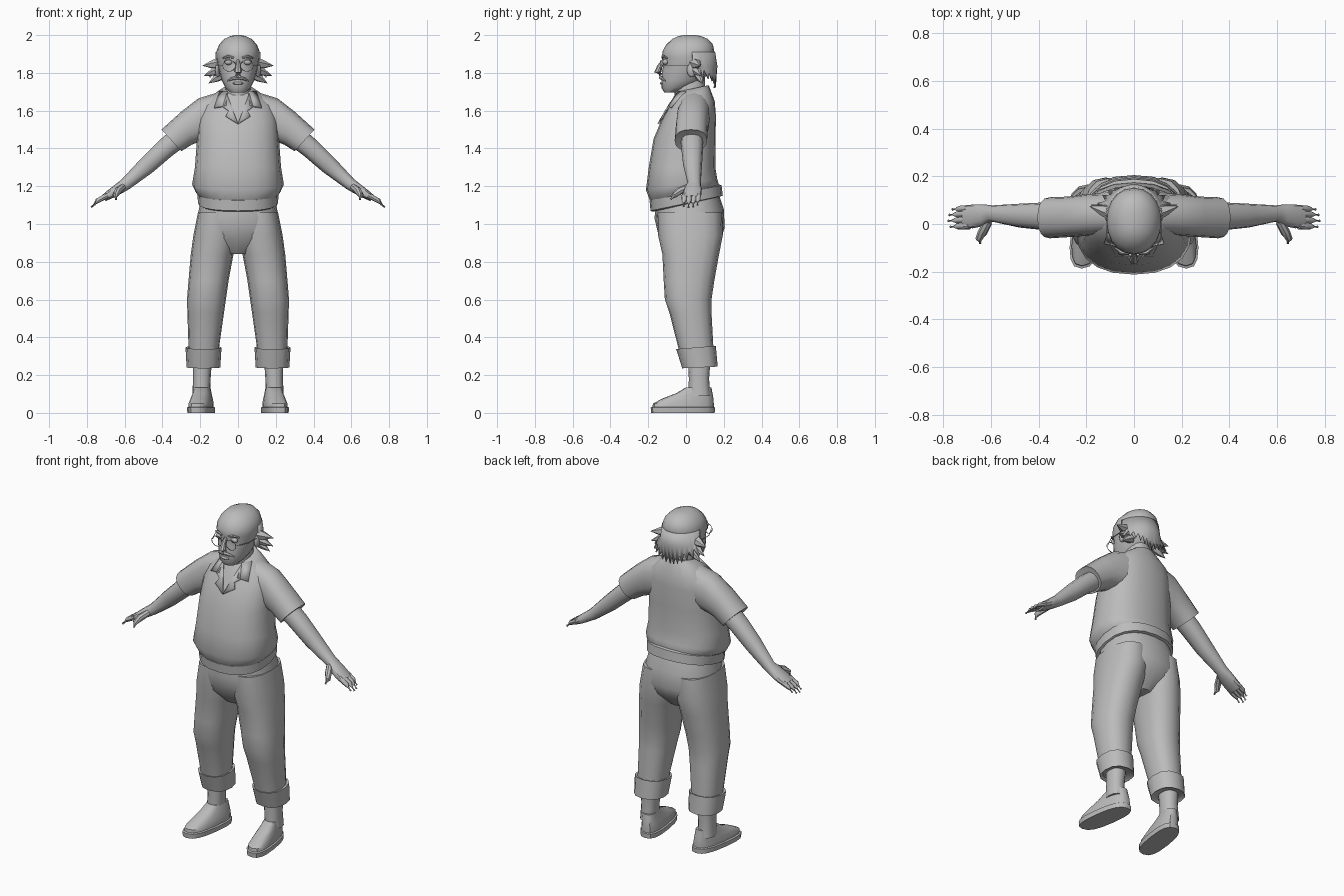
import bpy, bmesh, math
from mathutils import Vector
from mathutils.bvhtree import BVHTree

GREY = bpy.data.materials.new("plain_grey")
GREY.diffuse_color = (0.5, 0.5, 0.5, 1)


def finish(name, bm, mirror=False, thick=0):
    bmesh.ops.recalc_face_normals(bm, faces=bm.faces)
    me = bpy.data.meshes.new(name)
    bm.to_mesh(me)
    ob = bpy.data.objects.new(name, me)
    bpy.context.collection.objects.link(ob)
    me.materials.append(GREY)
    if thick:
        m = ob.modifiers.new("thickness", "SOLIDIFY")
        m.thickness, m.offset = thick, 0
    if mirror:
        ob.modifiers.new("mirror", "MIRROR").use_mirror_merge = False
    return ob


def flat(x0, x1, yf, yb, zf, zb=None):
    """Level or front-to-back tilted ring, given by its extents."""
    zb = zf if zb is None else zb
    return (Vector(((x0 + x1) / 2, (yf + yb) / 2, (zf + zb) / 2)),
            Vector(((x1 - x0) / 2, 0, 0)), Vector((0, (yb - yf) / 2, (zb - zf) / 2)))


def limb(ax, az, bx, bz, y0, y1):
    """Ring across an arm, from its upper point a to its lower point b."""
    return (Vector(((ax + bx) / 2, (y0 + y1) / 2, (az + bz) / 2)),
            Vector(((ax - bx) / 2, 0, (az - bz) / 2)), Vector((0, (y1 - y0) / 2, 0)))


def loft(bm, rings, n=16, e=0.85):
    power = lambda c: math.copysign(abs(c) ** e, c)
    rows = []
    for c, u, v in rings:
        rows.append([bm.verts.new(c + u * power(math.cos(2 * math.pi * i / n))
                                  + v * power(math.sin(2 * math.pi * i / n))) for i in range(n)])
    for a, b in zip(rows, rows[1:]):
        for i in range(n):
            j = (i + 1) % n
            bm.faces.new((a[i], a[j], b[j], b[i]))
    bm.faces.new(rows[0][::-1])
    bm.faces.new(rows[-1])
    return bm


def tube(bm, pts, radii, n=8):
    pts = [Vector(p) for p in pts]
    rings = []
    for i, (p, r) in enumerate(zip(pts, radii)):
        d = (pts[min(i + 1, len(pts) - 1)] - pts[max(i - 1, 0)]).normalized()
        u = d.orthogonal().normalized()
        rings.append((p, u * r, d.cross(u) * r))
    return loft(bm, rings, n, 1)


def ball(name, loc, size, mirror=True):
    bm = bmesh.new()
    bmesh.ops.create_uvsphere(bm, u_segments=12, v_segments=8, radius=1)
    for v in bm.verts:
        v.co = Vector(loc) + Vector([a * b for a, b in zip(v.co, size)])
    return finish(name, bm, mirror)


# Shirt body with round belly, and its hem band
shirt = loft(bmesh.new(), [flat(-w, w, yf, yb, zf, zb) for zf, zb, yf, yb, w in [
    (1.11, 1.19, -.185, .17, .20), (1.135, 1.205, -.195, .175, .225), (1.18, 1.24, -.212, .165, .243),
    (1.30, 1.30, -.197, .155, .228), (1.45, 1.45, -.172, .157, .217), (1.55, 1.58, -.13, .158, .21),
    (1.62, 1.65, -.092, .152, .185), (1.68, 1.71, -.06, .13, .115), (1.70, 1.735, -.045, .12, .078)]], 20)
shirt_tree = BVHTree.FromBMesh(shirt)
finish("shirt", shirt)
finish("shirt_hem", loft(bmesh.new(), [flat(-.2, .2, -.175, .18, 1.065, 1.145),
                                       flat(-.212, .212, -.188, .195, 1.07, 1.15),
                                       flat(-.215, .215, -.193, .188, 1.125, 1.205),
                                       flat(-.2, .2, -.18, .175, 1.13, 1.21)], 20))
# Sleeves
finish("sleeve", loft(bmesh.new(), [
    limb(.08, 1.705, .10, 1.46, -.04, .13), limb(.21, 1.665, .19, 1.44, -.05, .125),
    limb(.30, 1.595, .245, 1.42, -.055, .115), limb(.405, 1.50, .30, 1.385, -.06, .112),
    limb(.395, 1.492, .31, 1.40, -.045, .1)]), True)

# Collar flaps and lapels laid on the shirt front
bm = bmesh.new()
for shape in [[(.055, 1.70), (.095, 1.70), (.125, 1.615), (.06, 1.625)],
              [(0, 1.53), (.06, 1.69), (.08, 1.62), (.05, 1.60), (.065, 1.57)]]:
    vs = []
    for x, z in shape:
        hit = shirt_tree.ray_cast(Vector((x, -1, z)), Vector((0, 1, 0)))[0]
        if hit is None:
            hit = shirt_tree.find_nearest(Vector((x, -.06, z)))[0]
        vs.append(bm.verts.new(hit + Vector((0, -.008, 0))))
    bm.faces.new(vs)
bmesh.ops.triangulate(bm, faces=bm.faces)
finish("collar", bm, True, .009)

# Trousers: hips and legs
finish("trouser_hips", loft(bmesh.new(), [
    flat(-.195, .195, -.16, .17, 1.10, 1.17), flat(-.212, .212, -.167, .2, 1.03, 1.08),
    flat(-.225, .225, -.155, .205, .98), flat(-.2, .2, -.14, .185, .92), flat(-.06, .06, -.07, .11, .84)], 20))
finish("trouser_leg", loft(bmesh.new(), [flat(*r) for r in [
    (.01, .212, -.15, .19, 1.06), (.0, .236, -.148, .195, .94), (.024, .25, -.125, .175, .84),
    (.05, .262, -.118, .15, .70), (.064, .27, -.112, .135, .60), (.074, .268, -.088, .135, .53),
    (.10, .262, -.042, .145, .35), (.10, .26, -.03, .145, .29)]]), True)
finish("trouser_cuff", loft(bmesh.new(), [flat(*r) for r in [
    (.10, .262, -.04, .145, .335, .35), (.087, .278, -.052, .158, .338, .355),
    (.094, .272, -.02, .168, .236, .245), (.11, .258, -.005, .15, .25, .255)]], 12), True)

# Ankles, shoes and soles, toes turned outward
finish("ankle", loft(bmesh.new(), [flat(.148, .242, .012, .13, .09), flat(.145, .238, .015, .122, .18),
                                   flat(.138, .24, .01, .13, .28)], 12), True)
for name, rings in [
    ("sole", [(.128, .258, -.185, .152, 0), (.126, .26, -.187, .153, .028), (.134, .252, -.178, .147, .032)]),
    ("shoe", [(.134, .252, -.178, .147, .025), (.134, .252, -.175, .147, .05),
              (.142, .246, -.12, .145, .078), (.15, .242, -.05, .14, .105), (.158, .238, -.0, .135, .135)])]:
    bm = loft(bmesh.new(), [flat(*r) for r in rings], 16, .75)
    for v in bm.verts:
        v.co.x -= .14 * v.co.y
    finish(name, bm, True)

# Bare arms with flattened palms
finish("arm", loft(bmesh.new(), [
    limb(.345, 1.505, .27, 1.42, -.03, .09), limb(.42, 1.44, .35, 1.36, -.025, .09),
    limb(.51, 1.35, .45, 1.275, -.015, .085), limb(.615, 1.237, .575, 1.185, .01, .078),
    limb(.645, 1.213, .61, 1.165, -.008, .082), limb(.69, 1.178, .662, 1.138, -.018, .082),
    limb(.722, 1.15, .70, 1.122, -.015, .076)], 12), True)
# Fingers and thumb
bm = bmesh.new()
for y, reach in [(-.008, .9), (.017, 1), (.042, .96), (.065, .8)]:
    tube(bm, [(.69, y, 1.152), (.69 + .055 * reach, y - .002, 1.152 - .03 * reach),
              (.69 + .088 * reach, y - .004, 1.152 - .064 * reach)], [.015, .013, .006])
tube(bm, [(.61, .01, 1.195), (.635, -.035, 1.175), (.65, -.062, 1.152), (.645, -.08, 1.13)],
     [.018, .02, .015, .006])
finish("fingers", bm, True)

# Neck and bald head
finish("neck", loft(bmesh.new(), [flat(-.085, .085, -.06, .11, 1.58, 1.62), flat(-.068, .068, -.06, .10, 1.70),
                                  flat(-.065, .065, -.065, .10, 1.78)]))
head = loft(bmesh.new(), [flat(-w, w, yf, yb, z) for z, yf, yb, w in [
    (1.697, -.115, -.05, .04), (1.72, -.13, .02, .066), (1.76, -.13, .09, .086), (1.81, -.127, .125, .10),
    (1.845, -.118, .138, .108), (1.88, -.128, .147, .114), (1.915, -.124, .15, .114), (1.95, -.105, .143, .10),
    (1.98, -.072, .115, .072), (1.995, -.04, .08, .04), (2.0, -.01, .05, .015)]], 20, .95)
finish("head", head)

# Face: nose, eyes, brows, moustache, mouth, ears, spectacles
nose = tube(bmesh.new(), [(0, -.118, 1.865), (0, -.138, 1.835), (0, -.15, 1.805), (0, -.132, 1.788)],
            [.01, .014, .02, .014])
finish("nose", nose)
ball("eye", (.05, -.108, 1.858), (.022, .016, .016))
ball("ear", (.107, .03, 1.815), (.014, .025, .038))
ball("mouth", (0, -.127, 1.745), (.028, .012, .008), False)
for name, pts, radii in [
    ("brow", [(.022, -.124, 1.88), (.05, -.122, 1.888), (.08, -.1, 1.878)], [.006, .008, .004]),
    ("moustache", [(0, -.134, 1.775), (.03, -.127, 1.77), (.055, -.11, 1.758)], [.01, .009, .003]),
    ("spectacle_arm", [(.08, -.128, 1.84), (.112, -.06, 1.84), (.114, .03, 1.84)], [.002] * 3)]:
    finish(name, tube(bmesh.new(), pts, radii, 6), True)
ring = [(.047 + .034 * math.cos(t * math.pi / 8), -.137, 1.838 + .03 * math.sin(t * math.pi / 8))
        for t in range(17)]
finish("spectacle_rim", tube(bmesh.new(), ring, [.002] * 17, 4), True)

# Hair: ragged skirt round the back of the head
bm = bmesh.new()
rows = [[], [], []]
N = 26
for i in range(N + 1):
    t = math.radians(8 + 164 * i / N)
    c, s = math.cos(t), math.sin(t)
    tip = i % 2
    flare = 1.0 + (.38 if tip else .12) * abs(c) ** 3
    for row, (k, dy, z) in zip(rows, [(1.0, 0, 1.91), (1.05, .005, 1.835),
                                      (flare, .03 * abs(c), (1.72 if tip else 1.765) + .06 * c * c)]):
        row.append(bm.verts.new((.115 * k * c, .0125 + .138 * k * s + dy, z)))
for a, b in zip(rows, rows[1:]):
    for i in range(N):
        bm.faces.new((a[i], a[i + 1], b[i + 1], b[i]))
finish("hair", bm, False, .008)
# Side tufts
bm = bmesh.new()
for a, b, r in [((.09, .045, 1.85), (.187, .075, 1.838), .034), ((.09, .05, 1.82), (.18, .08, 1.785), .03),
                ((.085, .07, 1.79), (.155, .085, 1.745), .028)]:
    tube(bm, [a, Vector(a).lerp(Vector(b), .45), b], [r, r * .7, .001], 6)
finish("hair_tuft", bm, True)

# Smooth shading with crisp edges
for ob in bpy.context.scene.objects:
    ob.select_set(True)
    bpy.context.view_layer.objects.active = ob
bpy.ops.object.shade_smooth_by_angle(angle=math.radians(40))
